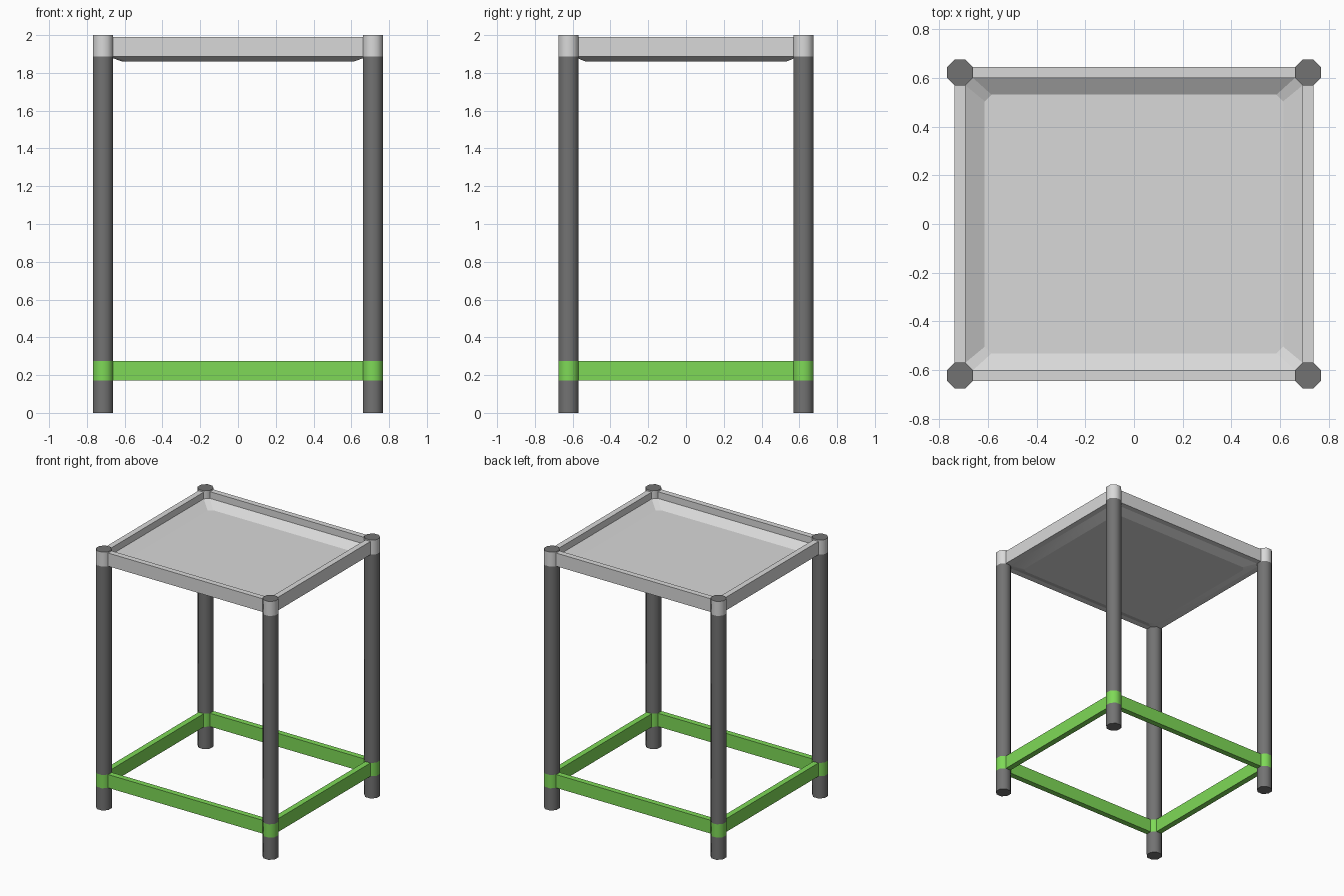
import bpy, bmesh, math

if "Cube" in bpy.data.objects:
    bpy.data.objects.remove(bpy.data.objects["Cube"])

LX, LY = 0.714, 0.622          # leg centres
A = 0.053                      # leg octagon, centre to flat
H = A * math.tan(math.pi / 8)  # half of one octagon side


def material(name, rgb):
    m = bpy.data.materials.new(name)
    m.diffuse_color = (*rgb, 1)
    m.use_nodes = True
    m.node_tree.nodes["Principled BSDF"].inputs["Base Color"].default_value = m.diffuse_color
    return m


DARK = material("dark grey", (0.171, 0.171, 0.171))
LIGHT = material("light grey", (0.694, 0.694, 0.694))
GREEN = material("green", (0.209, 0.694, 0.095))


def finish(bm, name, mats, angle=50):
    bmesh.ops.recalc_face_normals(bm, faces=bm.faces)
    me = bpy.data.meshes.new(name)
    bm.to_mesh(me)
    bm.free()
    ob = bpy.data.objects.new(name, me)
    bpy.context.collection.objects.link(ob)
    for m in mats:
        me.materials.append(m)
    bpy.ops.object.select_all(action='DESELECT')
    ob.select_set(True)
    bpy.context.view_layer.objects.active = ob
    bpy.ops.object.shade_smooth_by_angle(angle=math.radians(angle))
    return ob


def loft(bm, rings):
    """Skin a stack of closed rings and cap both ends."""
    loops = [[bm.verts.new(p) for p in r] for r in rings]
    for a, b in zip(loops, loops[1:]):
        n = len(a)
        for i in range(n):
            bm.faces.new((a[i], a[(i + 1) % n], b[(i + 1) % n], b[i]))
    bm.faces.new(loops[0])
    bm.faces.new(loops[-1])


# Octagonal legs with coloured bands where the rails meet them
def leg(name, x, y):
    r = A / math.cos(math.pi / 8)
    angles = [math.pi / 8 + i * math.pi / 4 for i in range(8)]
    bm = bmesh.new()
    loft(bm, [[(x + r * math.cos(t), y + r * math.sin(t), z) for t in angles]
              for z in (0, 0.172, 0.275, 1.888, 2.0)])
    for f in bm.faces:
        z = f.calc_center_median().z
        if 0.172 < z < 0.275:
            f.material_index = 2
        elif 1.888 < z < 1.99:
            f.material_index = 1
    finish(bm, name, [DARK, LIGHT, GREEN])


# Straight rail between two legs, as wide as one octagon side
def rail(name, x0, x1, y0, y1, z0, z1, mat):
    bm = bmesh.new()
    loft(bm, [[(x0, y0, z), (x1, y0, z), (x1, y1, z), (x0, y1, z)] for z in (z0, z1)])
    finish(bm, name, [mat])


for sx, side in ((-1, "left"), (1, "right")):
    for sy, end in ((-1, "front"), (1, "back")):
        leg(f"{end}_{side}_leg", sx * LX, sy * LY)

for level, z0, z1, mat in (("foot", 0.172, 0.275, GREEN), ("seat", 1.888, 1.99, LIGHT)):
    for s, fb, lr in ((-1, "front", "left"), (1, "back", "right")):
        rail(f"{fb}_{level}_rail", -LX + A, LX - A, s * LY - H, s * LY + H, z0, z1, mat)
        rail(f"{lr}_{level}_rail", s * LX - H, s * LX + H, -LY + A, LY - A, z0, z1, mat)


# Sunken seat pan: chamfered outline, sloping rim, flat bottom
def pan_ring(scale, z):
    xa, xb, ya, yb = LX - A, LX - H, LY - H, LY - A
    pts = [(xa, ya), (-xa, ya), (-xb, yb), (-xb, -yb),
           (-xa, -ya), (xa, -ya), (xb, -yb), (xb, yb)]
    return [(x * scale, y * scale, z) for x, y in pts]


bm = bmesh.new()
loft(bm, [pan_ring(0.885, 1.86), pan_ring(1, 1.888), pan_ring(1, 1.938), pan_ring(0.885, 1.893)])
finish(bm, "seat_pan", [LIGHT], 15)
